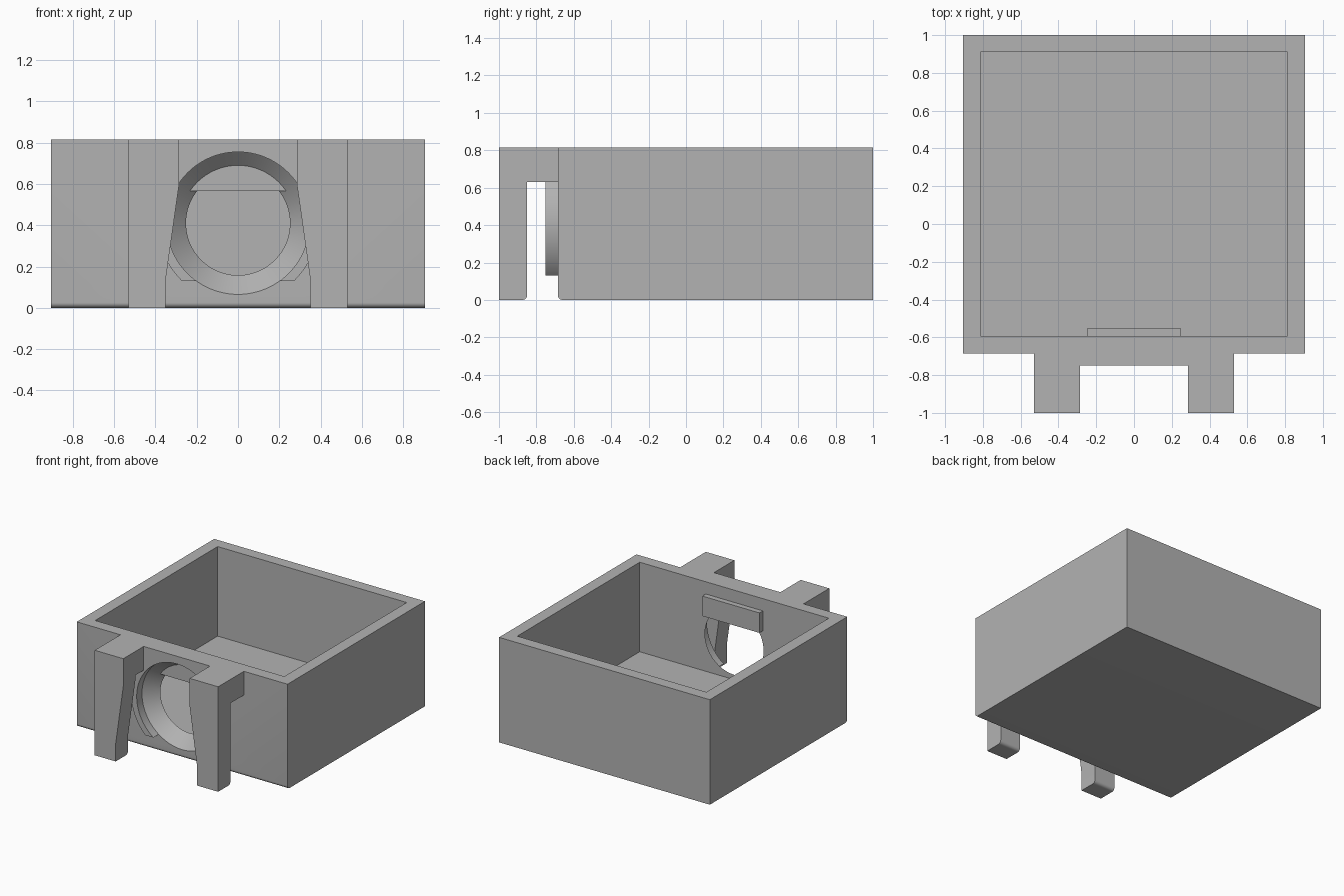
import bpy, bmesh, math
from mathutils import Vector

cube = bpy.data.objects.get("Cube")
if cube:
    bpy.data.objects.remove(cube, do_unlink=True)

grey = bpy.data.materials.new("mid grey")
grey.use_nodes = True
colour = (0.45, 0.45, 0.45, 1)
grey.diffuse_color = colour
grey.node_tree.nodes["Principled BSDF"].inputs["Base Color"].default_value = colour

CENTRE_Z = 0.41          # height of the round opening
TOP = 0.815
FRONT = -0.685           # front wall of the tray
BOSS_FRONT = -0.75


def make_object(name, bm):
    bmesh.ops.recalc_face_normals(bm, faces=bm.faces)
    mesh = bpy.data.meshes.new(name)
    bm.to_mesh(mesh)
    bm.free()
    mesh.materials.append(grey)
    obj = bpy.data.objects.new(name, mesh)
    bpy.context.collection.objects.link(obj)
    return obj


def prism(name, points, axis, start, end):
    """Extrude a closed profile; axis x takes (y, z) points, axis y takes (x, z)."""
    bm = bmesh.new()
    if axis == "x":
        verts = [bm.verts.new((start, a, b)) for a, b in points]
        shift = Vector((end - start, 0, 0))
    else:
        verts = [bm.verts.new((a, start, b)) for a, b in points]
        shift = Vector((0, end - start, 0))
    face = bm.faces.new(verts)
    moved = bmesh.ops.extrude_face_region(bm, geom=[face], use_keep_orig=True)["geom"]
    bmesh.ops.translate(bm, vec=shift, verts=[v for v in moved if isinstance(v, bmesh.types.BMVert)])
    return make_object(name, bm)


def block(name, low, high):
    (x0, y0, z0), (x1, y1, z1) = low, high
    return prism(name, [(x0, z0), (x1, z0), (x1, z1), (x0, z1)], "y", y0, y1)


def fillet(cx, cz, radius, a0, a1, steps=8):
    angles = [math.radians(a0 + (a1 - a0) * i / steps) for i in range(steps + 1)]
    return [(cx + radius * math.cos(a), cz + radius * math.sin(a)) for a in angles]


def boolean(target, other, operation="DIFFERENCE"):
    mod = target.modifiers.new("cut", "BOOLEAN")
    mod.object, mod.operation, mod.solver = other, operation, "EXACT"
    bpy.context.view_layer.objects.active = target
    bpy.ops.object.modifier_apply(modifier=mod.name)


def smooth(obj):
    bpy.ops.object.select_all(action="DESELECT")
    obj.select_set(True)
    bpy.context.view_layer.objects.active = obj
    bpy.ops.object.shade_smooth_by_angle(angle=math.radians(25))


# Round opening cutter: straight bore, then a 45 degree taper
bm = bmesh.new()
rings = []
for y, r in [(-0.8, 0.345), (FRONT, 0.345), (-0.55, 0.21)]:
    rings.append([bm.verts.new((x, y, z)) for x, z in fillet(0, CENTRE_Z, r, 0, 360, 96)[:-1]])
for a, b in zip(rings, rings[1:]):
    for i in range(len(a)):
        j = (i + 1) % len(a)
        bm.faces.new((a[i], a[j], b[j], b[i]))
bm.faces.new(rings[0])
bm.faces.new(rings[-1])
bore = make_object("opening_cutter", bm)
bore.hide_render = True

# Open tray with a rounded lower front edge
R = 0.025
tray = prism("tray", fillet(FRONT + R, R, R, 180, 270) + [(1, 0), (1, TOP), (FRONT, TOP)],
             "x", -0.905, 0.905)
cavity = block("cavity_cutter", (-0.812, -0.592, 0.12), (0.812, 0.91, 1))
boolean(tray, cavity)
boolean(tray, bore)

# Collar around the opening: round sides, flat bottom, square top
RC = 0.39
low = math.degrees(math.asin((0.13 - CENTRE_Z) / RC))
high = math.degrees(math.asin((0.63 - CENTRE_Z) / RC))
right_side = fillet(0, CENTRE_Z, RC, low, high, 32) + [(0.285, 0.63), (0.285, TOP)]
collar = prism("opening_collar", right_side + [(-x, z) for x, z in reversed(right_side)],
               "y", BOSS_FRONT, FRONT)
boolean(collar, bore)

for cutter in (cavity, bore):
    bpy.data.objects.remove(cutter, do_unlink=True)

# Hooked legs: side profile trimmed by a tapered front profile
for side, s in (("left", 1), ("right", -1)):
    hook = [(-1, 0)] + fillet(-0.85 - R, R, R, -90, 0) + \
           [(-0.85, 0.63), (FRONT, 0.63), (FRONT, TOP), (-1, TOP)]
    leg = prism(side + "_hook_leg", hook, "x", s * 0.285, s * 0.53)
    taper = prism("taper_cutter", [(s * x, z) for x, z in
                  [(0.2, -0.1), (0.35, -0.1), (0.35, 0.14), (0.285, 0.6), (0.2, 0.6)]],
                  "y", -1.1, -0.8)
    boolean(leg, taper)
    bpy.data.objects.remove(taper, do_unlink=True)
    smooth(leg)

# Small bar across the upper part of the opening, inside the tray
block("inner_bar", (-0.245, -0.62, 0.565), (0.245, -0.55, 0.72))

smooth(tray)
smooth(collar)
